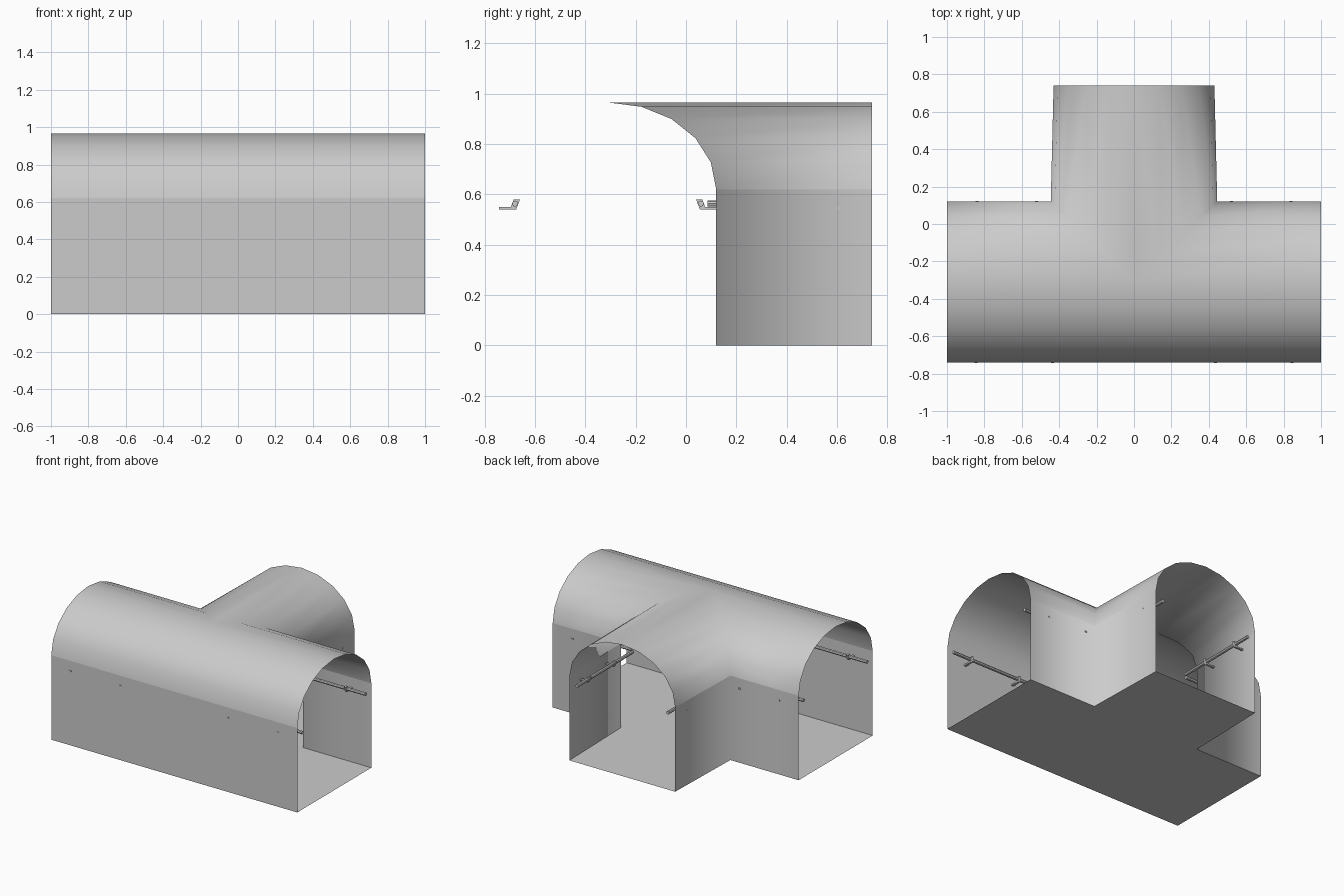
import bpy, bmesh, math
from mathutils import Vector

if "Cube" in bpy.data.objects:
    bpy.data.objects.remove(bpy.data.objects["Cube"])

CY, HW, WALL_H, RISE = -0.31, 0.43, 0.62, 0.345   # main tunnel axis, half width, wall, arch rise
NECK, END_Y = 0.445, 0.74                          # branch half width at the junction, branch end
BACK_Y, FRONT_Y = CY + HW, CY - HW


def build(name, faces, smooth=True, up=None):
    """Object from a list of faces given as point tuples; up = reference point inside."""
    bm = bmesh.new()
    for f in faces:
        bm.faces.new([bm.verts.new(p) for p in f])
    bmesh.ops.remove_doubles(bm, verts=bm.verts[:], dist=1e-5)
    bmesh.ops.dissolve_degenerate(bm, edges=bm.edges[:], dist=1e-5)
    bm.normal_update()
    if up:
        for f in bm.faces:      # face away from the tunnel interior
            if f.normal.dot(f.calc_center_median() - Vector(up)) < 0:
                f.normal_flip()
    else:
        bmesh.ops.recalc_face_normals(bm, faces=bm.faces[:])
    for f in bm.faces:
        f.smooth = smooth
    me = bpy.data.meshes.new(name)
    bm.to_mesh(me)
    bm.free()
    ob = bpy.data.objects.new(name, me)
    bpy.context.collection.objects.link(ob)
    return ob


# Vaulted roof: front half, two back quarters and the branch, meeting on diagonal groins
roof = []
arc = [(math.cos(math.radians(18 * k)) if k < 5 else 0.0, WALL_H + RISE * math.sin(math.radians(18 * k)))
       for k in range(6)]
for (c0, z0), (c1, z1) in zip(arc, arc[1:]):
    for s in (-1, 1):
        roof.append([(s, CY - HW * c0, z0), (0, CY - HW * c0, z0), (0, CY - HW * c1, z1), (s, CY - HW * c1, z1)])
        g0 = (s * NECK * c0, CY + HW * c0, z0)
        g1 = (s * NECK * c1, CY + HW * c1, z1)
        roof.append([(s, CY + HW * c0, z0), g0, g1, (s, CY + HW * c1, z1)])
        tip = [g0, (s * HW * c0, END_Y, z0), (s * HW * c1, END_Y, z1), g1]
        roof.append(tip)
build("vaulted_roof", roof, up=(0, CY, 0.0))


# Side walls
def wall(a, b):
    return [(*a, 0), (*b, 0), (*b, WALL_H), (*a, WALL_H)]


build("front_wall", [wall((-1, FRONT_Y), (1, FRONT_Y))], up=(0, CY, 0.3))
for s, side in ((-1, "left"), (1, "right")):
    build(side + "_corner_walls", [wall((s, BACK_Y), (s * NECK, BACK_Y)),
                                   wall((s * NECK, BACK_Y), (s * HW, END_Y))], up=(0, CY, 0.3))

# T-shaped floor
build("floor", [[(-1, FRONT_Y, 0), (1, FRONT_Y, 0), (1, BACK_Y, 0), (NECK, BACK_Y, 0),
                 (-NECK, BACK_Y, 0), (-1, BACK_Y, 0)],
                [(-NECK, BACK_Y, 0), (NECK, BACK_Y, 0), (HW, END_Y, 0), (-HW, END_Y, 0)]],
      smooth=False, up=(0, 0, 1))


def extrude(name, profile, start, end, inward, smooth=False):
    """Sweep a (distance from wall, height) profile from start to end along a wall."""
    n = Vector(inward)
    a, b = [[Vector((*p, 0)) + n * d + Vector((0, 0, z)) for d, z in profile] for p in (start, end)]
    m = len(profile)
    faces = [[a[i], a[(i + 1) % m], b[(i + 1) % m], b[i]] for i in range(m)] + [a[::-1], b]
    ob = build(name, faces)
    ob.data.shade_flat()
    return ob


ROD = [(0.061 + 0.012 * math.cos(math.tau * i / 8), 0.563 + 0.012 * math.sin(math.tau * i / 8)) for i in range(8)]
BRACKET = [(-0.003, 0.54), (0.065, 0.54), (0.08, 0.58), (0.055, 0.58), (0.044, 0.55), (-0.003, 0.55)]


# Cable rails carried by small angled wall brackets
def rail(name, start, end, inward, spots):
    extrude(name + "_rail", ROD, start, end, inward)
    s, e = Vector(start), Vector(end)
    d = (e - s).normalized()
    for i, t in enumerate(spots):
        p = s + d * t
        extrude(f"{name}_bracket_{i + 1}", BRACKET, p - d * 0.008, p + d * 0.008, inward)


rail("front", (-1, FRONT_Y), (1, FRONT_Y), (0, 1, 0), (0.155, 0.565, 1.435, 1.845))
for s, side in ((-1, "left"), (1, "right")):
    rail(side + "_back", (s, BACK_Y), (s * 0.40, BACK_Y), (0, -1, 0), (0.16, 0.48))
    rail(side + "_branch", (s * 0.435, 0.085), (s * HW, END_Y), (-s, 0, 0), (0.22, 0.52))
